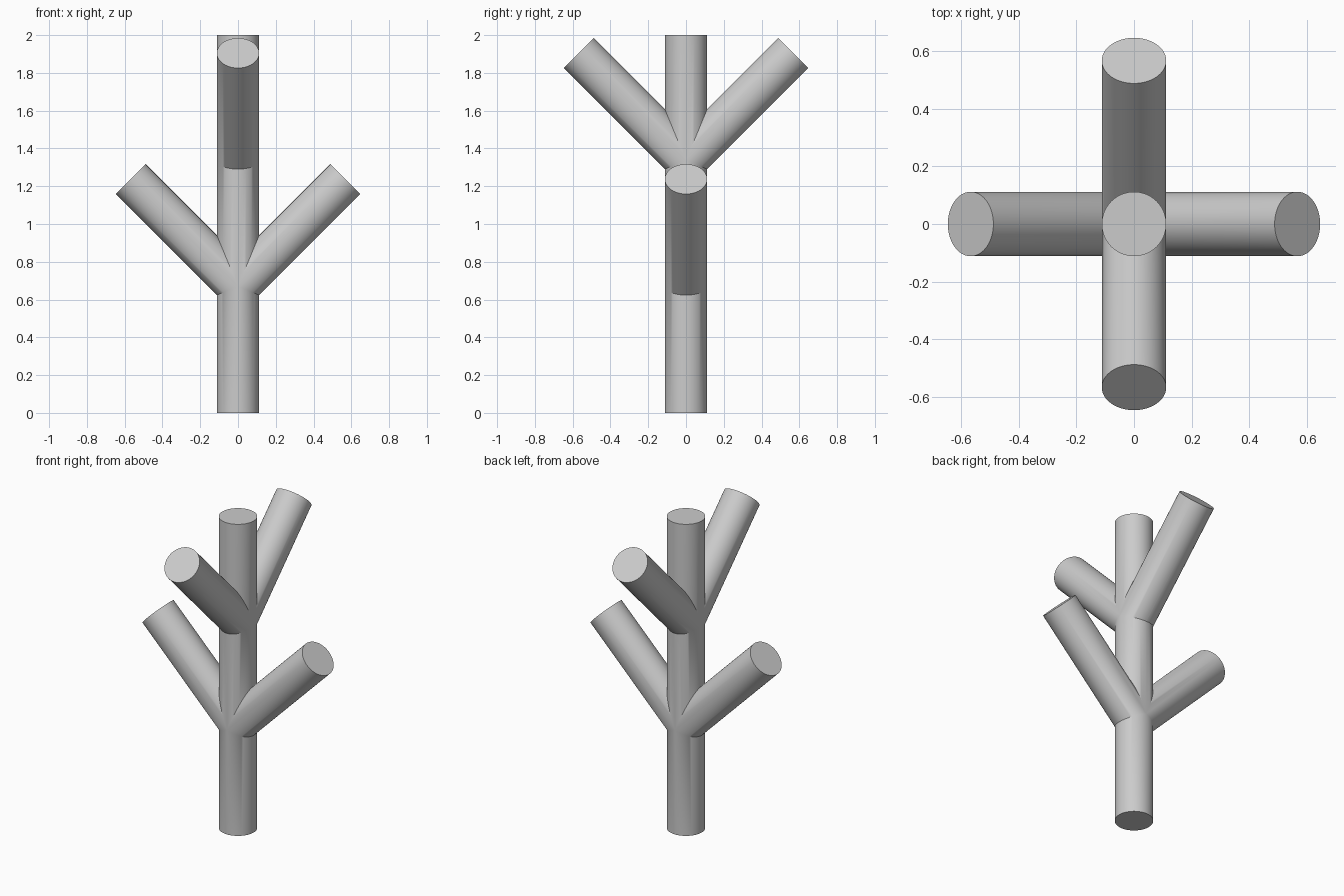
import bpy
import math
from mathutils import Vector

if "Cube" in bpy.data.objects:
    bpy.data.objects.remove(bpy.data.objects["Cube"])

R = 0.112          # shared tube radius
LENGTH = 0.803     # branch length from the trunk axis
SIDES = 64

grey = bpy.data.materials.new("plain_grey")
grey.diffuse_color = (0.6, 0.6, 0.6, 1)
grey.use_nodes = True
grey.node_tree.nodes["Principled BSDF"].inputs["Base Color"].default_value = grey.diffuse_color


def tube(name, start, direction, length):
    """Capped cylinder from a start point along a direction."""
    d = Vector(direction).normalized()
    bpy.ops.mesh.primitive_cylinder_add(
        vertices=SIDES, radius=R, depth=length,
        location=Vector(start) + d * length / 2,
        rotation=d.to_track_quat('Z', 'Y').to_euler())
    ob = bpy.context.object
    ob.name = name
    ob.data.materials.append(grey)
    return ob


# Upright trunk
trunk = tube("trunk", (0, 0, 0), (0, 0, 1), 2.0)

# Lower pair leans left and right, upper pair leans front and back
branches = [
    tube("branch_right", (0, 0, 0.67), (1, 0, 1), LENGTH),
    tube("branch_left", (0, 0, 0.67), (-1, 0, 1), LENGTH),
    tube("branch_front", (0, 0, 1.337), (0, -1, 1), LENGTH),
    tube("branch_back", (0, 0, 1.337), (0, 1, 1), LENGTH),
]

# Fuse the branches into the trunk
for b in branches:
    mod = trunk.modifiers.new("join_" + b.name, 'BOOLEAN')
    mod.operation = 'UNION'
    mod.solver = 'EXACT'
    mod.object = b
bpy.ops.object.select_all(action='DESELECT')
trunk.select_set(True)
bpy.context.view_layer.objects.active = trunk
for mod in list(trunk.modifiers):
    bpy.ops.object.modifier_apply(modifier=mod.name)
for b in branches:
    bpy.data.objects.remove(b, do_unlink=True)
trunk.name = "branching_trunk"

# Round walls smooth, cut ends and joints sharp
bpy.ops.object.shade_smooth_by_angle(angle=math.radians(30))
